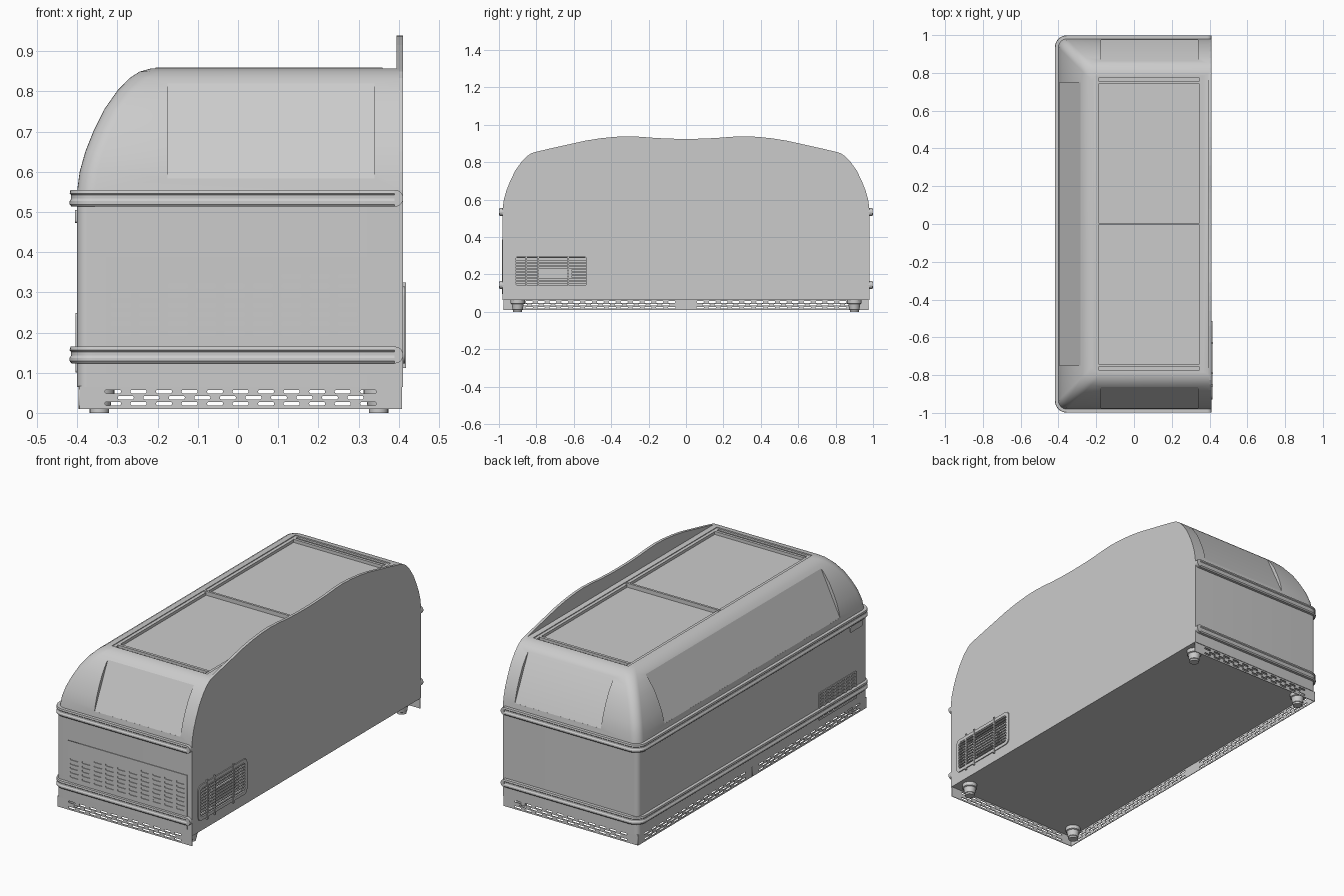
import bpy, bmesh
from math import sin, cos, pi, radians

if "Cube" in bpy.data.objects:
    bpy.data.objects.remove(bpy.data.objects["Cube"])

XL, XR, Y = -0.40, 0.40, 0.98


def mesh(name, verts, faces, smooth=None):
    bm = bmesh.new()
    vs = [bm.verts.new(v) for v in verts]
    for f in faces:
        bm.faces.new([vs[i] for i in f])
    bmesh.ops.recalc_face_normals(bm, faces=bm.faces)
    me = bpy.data.meshes.new(name)
    bm.to_mesh(me)
    bm.free()
    ob = bpy.data.objects.new(name, me)
    bpy.context.collection.objects.link(ob)
    if smooth:
        shade(ob, smooth)
    return ob


def activate(ob):
    bpy.ops.object.select_all(action='DESELECT')
    ob.select_set(True)
    bpy.context.view_layer.objects.active = ob


def shade(ob, angle=32):
    activate(ob)
    bpy.ops.object.shade_smooth_by_angle(angle=radians(angle))


def loft(name, rings, bar=False, smooth=32):
    """Solid through stacked closed rings, or (bar) a section swept along open rings."""
    m, n = len(rings), len(rings[0])
    faces = []
    for i in range(m if bar else m - 1):
        for j in range(n - 1 if bar else n):
            a, b, k = i * n, (i + 1) % m * n, (j + 1) % n
            faces.append((a + j, a + k, b + k, b + j))
    if bar:
        faces += [[i * n for i in range(m)], [i * n + n - 1 for i in range(m)]]
    else:
        faces += [range(n), range((m - 1) * n, m * n)]
    return mesh(name, [p for r in rings for p in r], faces, smooth)


def prism(name, pts, axis, a, b, smooth=None):
    """Extrude a 2D outline along x (points are y,z) or y (points are x,z)."""
    rings = [[(c, p, q) if axis == 'x' else (p, c, q) for p, q in pts] for c in (a, b)]
    return loft(name, rings, smooth=smooth)


def box(name, x, y, z):
    return prism(name, [(y[0], z[0]), (y[1], z[0]), (y[1], z[1]), (y[0], z[1])], 'x', *x)


def ring(off, z, r=0.04, xr=XR):
    """Plan outline open at the back panel, with two rounded front corners."""
    pts = [(xr, -Y - off, z)]
    for s, start in ((-1, 1.5 * pi), (1, pi)):
        for k in range(8):
            t = start - k * pi / 14
            pts.append((XL - off + r + r * cos(t), s * (Y + off - r) + r * sin(t), z))
    return pts + [(xr, Y + off, z)]


def cut(ob, *cutters):
    for c in cutters:
        m = ob.modifiers.new('cut', 'BOOLEAN')
        m.object, m.solver = c, 'EXACT'
        activate(ob)
        bpy.ops.object.modifier_apply(modifier=m.name)


def rect(x0, x1, z0, z1, r=0.0):
    if not r:
        return [(x0, z0), (x1, z0), (x1, z1), (x0, z1)]
    out = []
    for cx, cz, s in ((x1 - r, z0 + r, -.5), (x1 - r, z1 - r, 0), (x0 + r, z1 - r, .5), (x0 + r, z0 + r, 1)):
        out += [(cx + r * cos((s + k / 8) * pi), cz + r * sin((s + k / 8) * pi)) for k in range(5)]
    return out


def slot(cx, cz, w, h):
    return rect(cx - w / 2, cx + w / 2, cz - h / 2, cz + h / 2, h * 0.499)


def plate(name, outer, holes, half, side, pos):
    """Flat sheet with holes; side True puts it in the y-z plane, else x-z."""
    cu = bpy.data.curves.new(name, 'CURVE')
    cu.dimensions, cu.fill_mode, cu.extrude = '2D', 'BOTH', half
    for pts in [outer] + holes:
        sp = cu.splines.new('POLY')
        sp.points.add(len(pts) - 1)
        for p, q in zip(sp.points, pts):
            p.co = (q[0], q[1], 0, 1)
        sp.use_cyclic_u = True
    ob = bpy.data.objects.new(name, cu)
    bpy.context.collection.objects.link(ob)
    ob.rotation_euler = (pi / 2, 0, pi / 2 if side else 0)
    ob.location = (pos, 0, 0) if side else (0, pos, 0)
    activate(ob)
    bpy.ops.object.convert(target='MESH')
    return ob


# Cabinet, canopy and back panel with a wavy top
body = loft('cabinet_body', [ring(0, 0.065, 0.025), ring(0, 0.555, 0.025)])
arc = [(0, .555), (.006, .6), (.02, .65), (.04, .70), (.067, .755), (.1, .802), (.13, .833), (.155, .849), (.183, .857)]
canopy = loft('canopy', [ring(-i, z, 0.045) for i, z in arc])
wave = [(.72, .875), (.62, .897), (.54, .915), (.46, .928), (.38, .936), (.31, .939), (.24, .936), (.166, .930), (.08, .926)]
half = [(Y, .065)] + [(Y - i, z) for i, z in arc] + wave
back = prism('back_panel', half + [(0, .925)] + [(-y, z) for y, z in reversed(half)], 'x', 0.395, 0.41)

# Flat window recesses on the two ends and the long curved side, plus the lid well
sec = [(.004, .583), (.118, .822), (-.1, .822), (-.1, .583)]
cutters = [prism('window_cutter', [(s * (Y - i), z) for i, z in sec], 'x', -.175, .34) for s in (-1, 1)]
cutters.append(prism('window_cutter', [(XL + i, z) for i, z in sec], 'y', -.75, .75))
cutters.append(box('well_cutter', (-.205, .365), (-.785, .785), (.832, .95)))
cut(canopy, *cutters)
shade(canopy)

# Sliding lids, centre bar, end handles and side rails
for s, nm in ((-1, 'front'), (1, 'back')):
    y = sorted((s * .004, s * .765))
    box(nm + '_lid', (-.19, .35), y, (.828, .838))
    box(nm + '_lid_handle', (-.19, .35), sorted((s * .742, s * .757)), (.836, .855))
    box(nm + '_well_lip', (-.205, .365), sorted((s * .772, s * .785)), (.828, .850))
box('lid_centre_bar', (-.205, .36), (-.006, .006), (.83, .860))
for nm, x in (('left', (-.205, -.187)), ('right', (.348, .365))):
    box(nm + '_lid_rail', x, (-.785, .785), (.828, .853))

# Bumper rails with grooved section and rounded ends
prof = [(-.006, -.021), (.014, -.021), (.019, -.015), (.019, -.007), (.015, -.001),
        (.015, .008), (.019, .012), (.017, .021), (-.006, .021)]
for nm, zc in (('upper', .534), ('lower', .144)):
    loft(nm + '_bumper', [ring(o, zc + z, .045 + o, .39) for o, z in prof], bar=True)
    for s, e in ((-1, 'front'), (1, 'back')):
        cap = [(.39 + .021 * sin(k * pi / 10), zc - .021 * cos(k * pi / 10)) for k in range(11)]
        prism(f'{nm}_bumper_{e}_end', cap, 'y', s * .975, s * .998, 32)


# Perforated kick plates on three sides
def kick_slots(a, b):
    n = int((b - a - .05) / .0635)
    out = []
    for r, z in enumerate((.023, .038, .053)):
        k = n - (r % 2)
        out += [slot((a + b) / 2 + (i - (k - 1) / 2) * .0635, z, .040, .009) for i in range(k)]
    return out


for s, nm in ((-1, 'front'), (1, 'back')):
    plate(nm + '_kick_plate', rect(-.395, .408, .01, .067), kick_slots(-.395, .408), .002, False, s * .975)
for s, nm in ((-1, 'front'), (1, 'back')):
    a, b = sorted((s * .001, s * .977))
    plate('long_kick_plate_' + nm, rect(a, b, .01, .067), kick_slots(a, b), .002, True, -.395)

# Louvred service panel on the front end
holes = []
for z, first in ((.340, 6), (.316, 2), (.292, 0), (.268, 0), (.245, 0), (.222, 0), (.198, 0)):
    holes += [slot(-.291 + .0706 * i, z, .05, .012) for i in range(first, 10)]
plate('front_service_panel', rect(-.33, .383, .095, .388), holes, .0025, False, -.981)

# Recessed grille on the back panel
well = box('grille_cutter', (.375, .45), (-.91, -.53), (.14, .30))
cut(body, well)
cut(back, well)
shade(body)
for c in cutters + [well]:
    bpy.data.objects.remove(c)
plate('grille_frame', rect(-.93, -.513, .123, .315, .025), [rect(-.912, -.531, .141, .297, .015)], .004, True, .411)
for i in range(10):
    z = .148 + i * .0157
    box('grille_slat', (.407, .415), (-.925, -.518), (z, z + .005))
for y in (-.855, -.79, -.63):
    box('grille_upright', (.404, .418), (y - .004, y + .004), (.112, .325))
box('grille_centre_block', (.38, .409), (-.79, -.61), (.175, .235))

# Side vent and small control display on the long face
vent = [slot(-.855 + .0445 * i, .115 + .017 * j, .034, .009) for i in range(7) for j in range(8)]
plate('side_vent', rect(-.885, -.56, .10, .248, .008), vent, .003, True, -.401)
plate('control_display', rect(-.93, -.83, .473, .505, .006), [], .003, True, -.402)

# Feet
for sx in (-.345, .35):
    for sy in (-.9, .9):
        loft('foot', [[(sx + r * cos(k * pi / 10), sy + r * sin(k * pi / 10), z) for k in range(20)]
                      for r, z in ((.024, 0), (.024, .01), (.027, .012), (.032, .042), (.038, .045), (.038, .066))])
